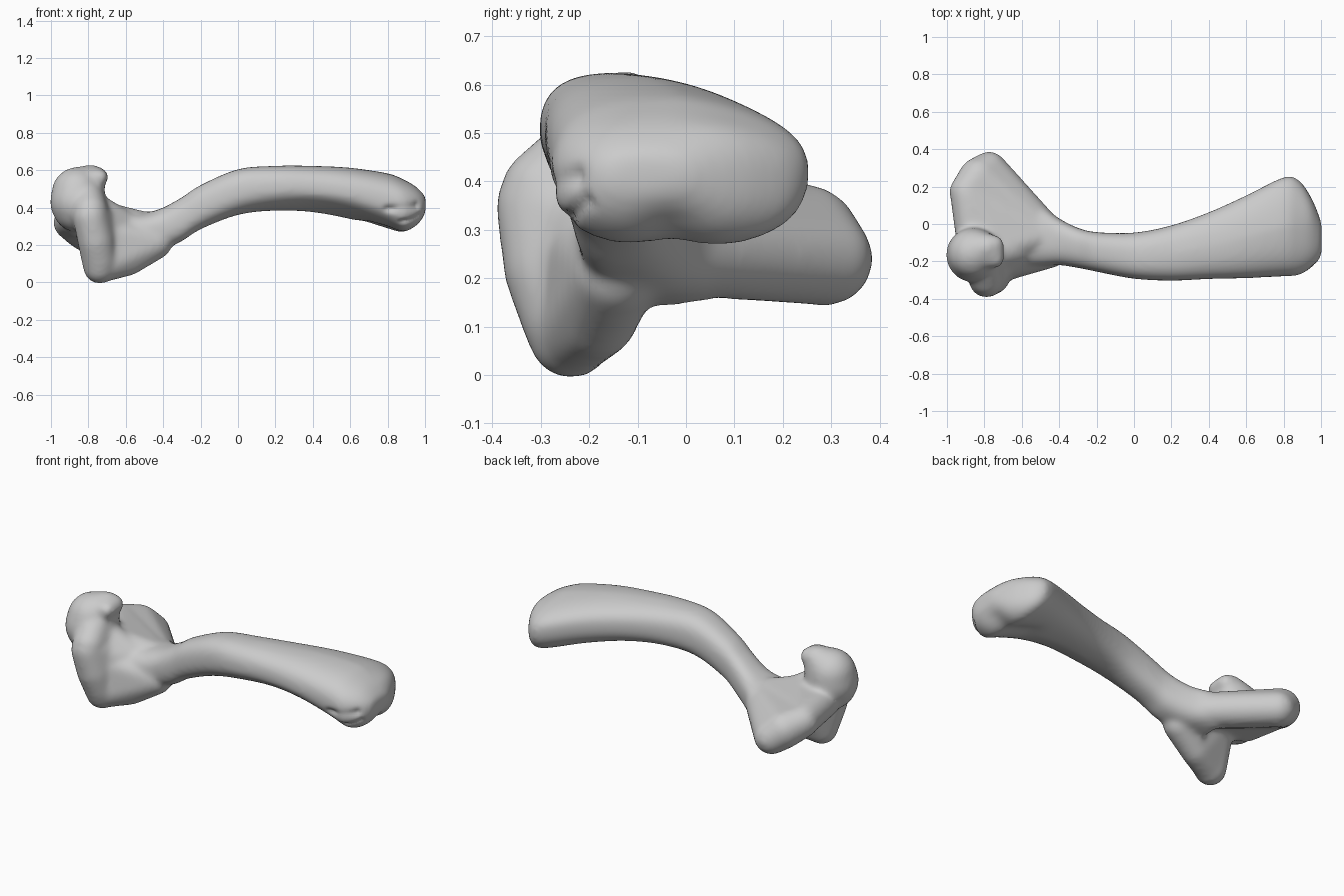
import bpy, bmesh, math
from mathutils import Vector

if "Cube" in bpy.data.objects:
    bpy.data.objects.remove(bpy.data.objects["Cube"], do_unlink=True)

bone_grey = bpy.data.materials.new("bone_grey")
bone_grey.use_nodes = True
COLOUR = (0.6, 0.6, 0.6, 1)
bone_grey.diffuse_color = COLOUR
bone_grey.node_tree.nodes["Principled BSDF"].inputs["Base Color"].default_value = COLOUR

bm = bmesh.new()
ALLOWANCE = 0.008  # extra radius that the softening takes off again


def hull(*balls):
    """Closed convex mass wrapped around balls given as (x, y, z, radius)."""
    part = bmesh.new()
    for x, y, z, r in balls:
        ball = bmesh.ops.create_icosphere(part, subdivisions=3, radius=r + ALLOWANCE)
        bmesh.ops.translate(part, verts=ball["verts"], vec=(x, y, z))
    res = bmesh.ops.convex_hull(part, input=part.verts)
    junk = {g for g in res["geom_interior"] + res["geom_unused"] if isinstance(g, bmesh.types.BMVert)}
    bmesh.ops.delete(part, geom=list(junk), context="VERTS")
    temp = bpy.data.meshes.new("temp")
    part.to_mesh(temp)
    part.free()
    bm.from_mesh(temp)
    bpy.data.meshes.remove(temp)


def catmull(a, b, c, d, t):
    return 0.5 * (2*b + (c - a)*t + (2*a - 5*b + 4*c - d)*t*t + (3*b - a - 3*c + d)*t**3)


def loft(stations, sides=40, steps=5, power=2.5):
    """Rounded-box sections (x, y low, y high, z low, z high, back top drop, front bottom rise)."""
    pts = [stations[0]] + stations + [stations[-1]]
    secs = []
    for i in range(1, len(pts) - 2):
        for s in range(steps):
            secs.append([catmull(*v, s / steps) for v in zip(*pts[i-1:i+3])])
    secs.append(stations[-1])
    rings = []
    e = 2 / power
    for x, y0, y1, z0, z1, drop, rise in secs:
        ring = []
        for k in range(sides):
            a = math.tau * k / sides
            c, s = math.cos(a), math.sin(a)
            c, s = math.copysign(abs(c)**e, c), math.copysign(abs(s)**e, s)
            z = (z0 + z1) / 2 + (z1 - z0) / 2 * s
            z -= drop * max(c, 0) * max(s, 0)
            z += rise * max(-c, 0) * max(-s, 0)
            ring.append(bm.verts.new((x, (y0 + y1) / 2 + (y1 - y0) / 2 * c, z)))
        rings.append(ring)
    for r0, r1 in zip(rings, rings[1:]):
        for k in range(sides):
            j = (k + 1) % sides
            bm.faces.new((r0[k], r0[j], r1[j], r1[k]))
    bm.faces.new(rings[0][::-1])
    bm.faces.new(rings[-1])


# Arched shaft widening into the blade end
loft([
    (-0.56, -0.23, 0.12, 0.14, 0.37, 0, 0),
    (-0.48, -0.225, 0.09, 0.155, 0.375, 0, 0),
    (-0.40, -0.22, 0.03, 0.175, 0.40, 0, 0),
    (-0.30, -0.235, -0.02, 0.22, 0.455, 0, 0),
    (-0.20, -0.255, -0.043, 0.283, 0.52, 0, 0.01),
    (0.00, -0.293, -0.046, 0.36, 0.605, 0, 0.02),
    (0.20, -0.303, -0.007, 0.383, 0.623, 0.01, 0.035),
    (0.40, -0.295, 0.063, 0.375, 0.623, 0.02, 0.05),
    (0.60, -0.29, 0.153, 0.338, 0.613, 0.03, 0.05),
    (0.80, -0.28, 0.25, 0.283, 0.583, 0.045, 0.02),
    (0.88, -0.275, 0.235, 0.262, 0.553, 0.03, 0),
    (0.94, -0.243, 0.155, 0.285, 0.52, 0, 0),
    (0.98, -0.205, 0.07, 0.325, 0.485, 0, 0),
    (1.004, -0.16, 0.0, 0.375, 0.455, 0, 0),
], power=2.6)

# Back wing: a bar to the rounded lobe, and a thinner web toward the head
hull((-0.775, 0.29, 0.24, 0.09), (-0.83, 0.25, 0.285, 0.10),
     (-0.895, 0.17, 0.32, 0.085), (-0.46, -0.06, 0.265, 0.09))
hull((-0.89, 0.15, 0.325, 0.085), (-0.86, -0.08, 0.335, 0.085),
     (-0.50, -0.06, 0.29, 0.08), (-0.70, -0.12, 0.33, 0.09))

# Lower crest: a tall edge under the head, and its root along the shaft
hull((-0.74, -0.238, 0.08, 0.08), (-0.74, -0.25, 0.12, 0.085), (-0.76, -0.28, 0.22, 0.09),
     (-0.79, -0.30, 0.35, 0.086), (-0.71, -0.15, 0.30, 0.09))
hull((-0.735, -0.235, 0.08, 0.075), (-0.585, -0.18, 0.115, 0.072), (-0.44, -0.145, 0.21, 0.08),
     (-0.72, -0.20, 0.25, 0.09), (-0.70, -0.14, 0.30, 0.085))

# Web rising from the neck to the head
hull((-0.79, -0.29, 0.38, 0.085), (-0.77, -0.17, 0.40, 0.075), (-0.81, -0.18, 0.48, 0.08))
hull((-0.77, -0.17, 0.40, 0.075), (-0.60, -0.13, 0.295, 0.075), (-0.72, -0.20, 0.30, 0.09))

# Round head with its overhanging lip
hull((-0.858, -0.165, 0.43, 0.14), (-0.86, -0.165, 0.40, 0.125), (-0.86, -0.158, 0.48, 0.129),
     (-0.785, -0.125, 0.557, 0.065))
hull((-0.83, -0.15, 0.52, 0.09), (-0.785, -0.125, 0.557, 0.065),
     (-0.745, -0.11, 0.565, 0.042), (-0.74, -0.19, 0.56, 0.037))

bmesh.ops.recalc_face_normals(bm, faces=bm.faces)
mesh = bpy.data.meshes.new("shoulder_bone")
bm.to_mesh(mesh)
bm.free()
bone = bpy.data.objects.new("shoulder_bone", mesh)
bpy.context.collection.objects.link(bone)

# Fuse the masses into one skin and soften the joins
fuse = bone.modifiers.new("fuse", "REMESH")
fuse.mode = "VOXEL"
fuse.voxel_size = 0.012
soften = bone.modifiers.new("soften", "SMOOTH")
soften.factor = 0.5
soften.iterations = 20
bpy.context.view_layer.update()
fused = bpy.data.meshes.new_from_object(bone.evaluated_get(bpy.context.evaluated_depsgraph_get()))
bone.modifiers.clear()
bone.data = fused
fused.name = "shoulder_bone"

# Shallow hollows: start, end, width, depth
HOLLOWS = [
    ((0.80, -0.28, 0.39), (0.95, -0.22, 0.41), 0.02, 0.018),
    ((0.86, -0.26, 0.31), (0.96, -0.20, 0.36), 0.016, 0.015),
    ((0.72, -0.03, 0.29), (0.96, -0.03, 0.29), 0.07, 0.02),
]
normals = [v.normal.copy() for v in fused.vertices]
for a, b, width, depth in HOLLOWS:
    a, b = Vector(a), Vector(b)
    ab = b - a
    for v, n in zip(fused.vertices, normals):
        t = min(1, max(0, (v.co - a).dot(ab) / ab.length_squared))
        d = (v.co - a - ab * t).length
        if d < 3 * width:
            v.co -= n * depth * math.exp(-(d / width)**2)

fused.materials.clear()
fused.materials.append(bone_grey)
for p in fused.polygons:
    p.material_index = 0
    p.use_smooth = True
fused.update()
